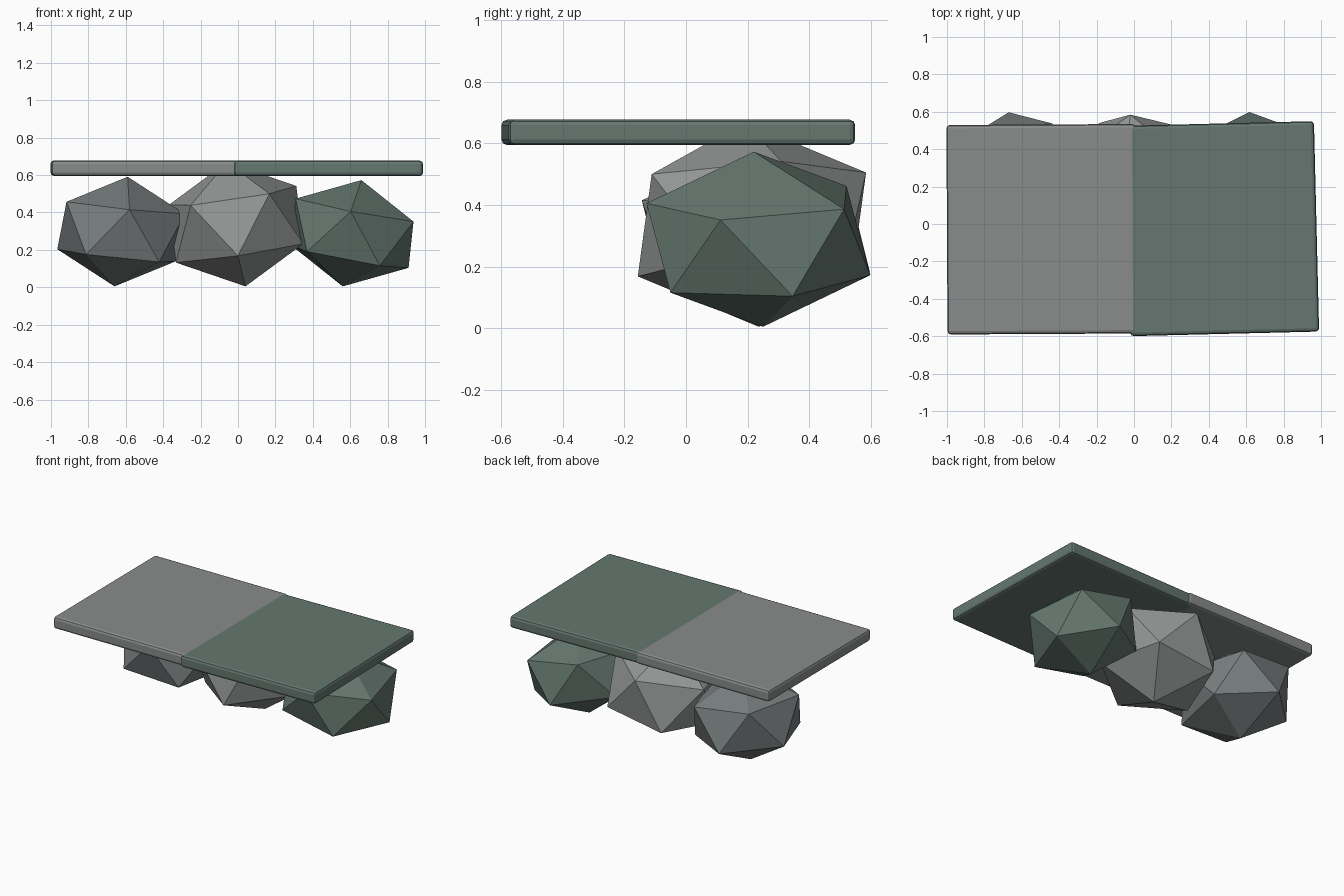
import bpy, bmesh
from math import radians
from mathutils import Matrix

if "Cube" in bpy.data.objects:
    bpy.data.objects.remove(bpy.data.objects["Cube"])


def material(name, rgb):
    mat = bpy.data.materials.new(name)
    mat.diffuse_color = (*rgb, 1)
    mat.use_nodes = True
    mat.node_tree.nodes["Principled BSDF"].inputs["Base Color"].default_value = mat.diffuse_color
    return mat


grey = material("stone_grey", (0.25, 0.265, 0.26))
dark_grey = material("stone_dark_grey", (0.19, 0.21, 0.21))
light_grey = material("stone_light_grey", (0.30, 0.31, 0.31))
green = material("stone_green", (0.13, 0.185, 0.16))


def add_object(name, bm, mat):
    mesh = bpy.data.meshes.new(name)
    bm.to_mesh(mesh)
    bm.free()
    mesh.materials.append(mat)
    obj = bpy.data.objects.new(name, mesh)
    bpy.context.collection.objects.link(obj)
    return obj


def slab(name, centre, size, turn, mat):
    bm = bmesh.new()
    bmesh.ops.create_cube(bm, size=1, matrix=Matrix.Diagonal((*size, 1)))
    obj = add_object(name, bm, mat)
    obj.location = centre
    obj.rotation_euler.z = radians(turn)
    bevel = obj.modifiers.new("edge", "BEVEL")
    bevel.width, bevel.segments = 0.018, 2


def rock(name, centre, x_axis, y_axis, z_axis, mat):
    # icosahedron stretched and tilted along three axes
    m = Matrix((x_axis, y_axis, z_axis)).transposed().to_4x4()
    m.translation = centre
    bm = bmesh.new()
    bmesh.ops.create_icosphere(bm, subdivisions=1, radius=1, matrix=m)
    add_object(name, bm, mat)


# two thin slabs side by side, overlapping slightly at the seam
slab("left_slab", (-0.495, -0.028, 0.637), (1.01, 1.12, 0.082), 0.3, grey)
slab("right_slab", (0.471, -0.025, 0.636), (1.01, 1.125, 0.082), 1.4, green)

# three supporting boulders
rock("left_boulder", (-0.625, 0.227, 0.298),
     (0.364, -0.092, -0.041), (0.084, 0.40, 0.003), (0.035, -0.01, 0.293), dark_grey)
rock("middle_boulder", (-0.01, 0.214, 0.337),
     (0.385, 0.117, 0.063), (-0.11, 0.409, 0.003), (-0.05, -0.022, 0.332), light_grey)
rock("right_boulder", (0.61, 0.235, 0.289),
     (0.342, -0.13, -0.072), (0.146, 0.377, -0.011), (0.05, -0.015, 0.284), green)
